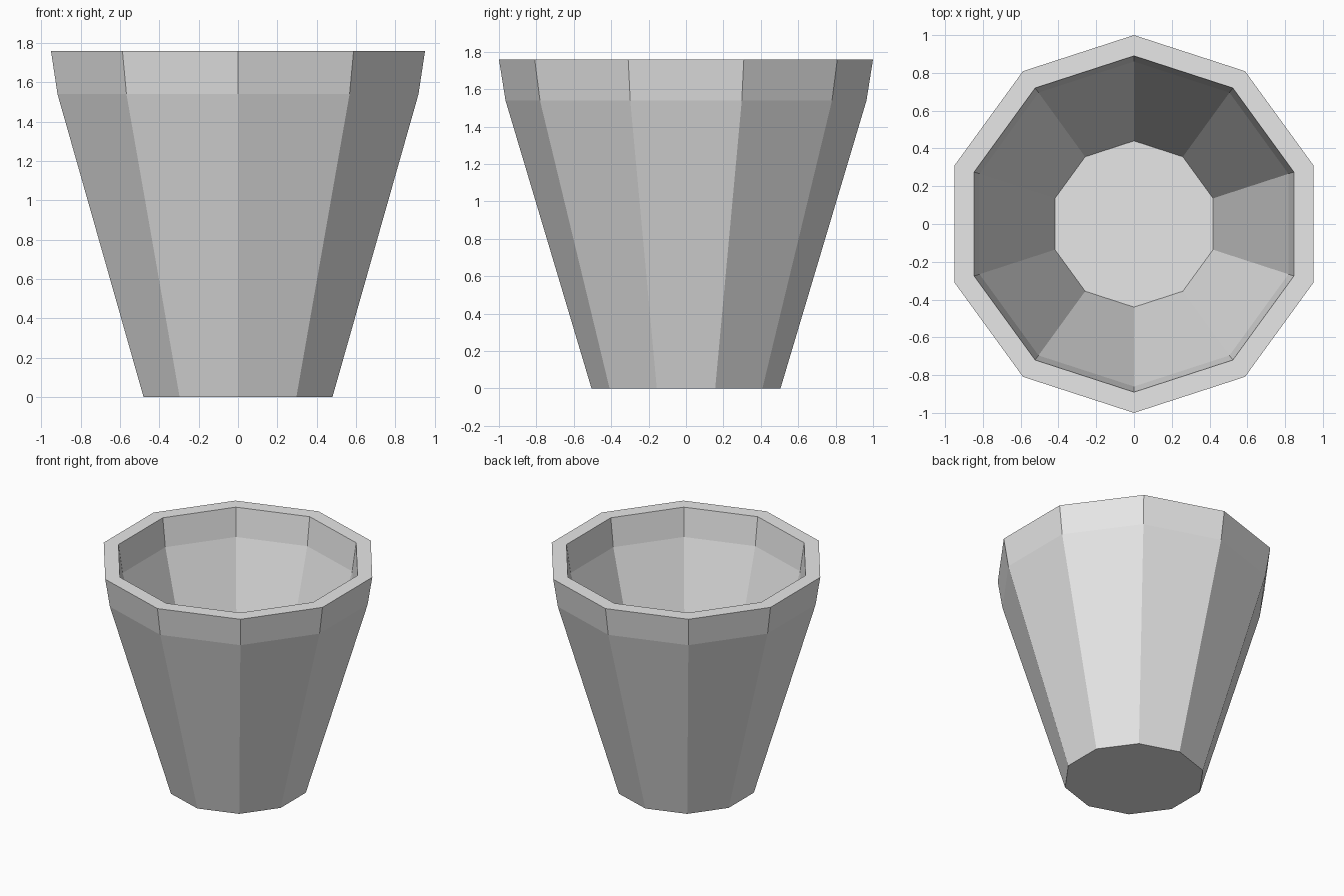
import bpy
import bmesh
from math import cos, sin, pi

cube = bpy.data.objects.get("Cube")
if cube:
    bpy.data.objects.remove(cube, do_unlink=True)

SIDES = 10

# Plain grey
grey = bpy.data.materials.new("light_grey")
grey.use_nodes = True
colour = (0.8, 0.8, 0.8, 1.0)
grey.diffuse_color = colour
grey.node_tree.nodes["Principled BSDF"].inputs["Base Color"].default_value = colour

# Cup wall profile (radius, height): outside base, up, over the rim, down to the inner floor
profile = [(0.505, 0.0), (0.965, 1.54), (1.0, 1.76),
           (0.89, 1.76), (0.86, 1.54), (0.44, 0.10)]


def ring(bm, radius, height):
    """Ring of vertices with a corner on the y axis."""
    angles = [pi / 2 + 2 * pi * i / SIDES for i in range(SIDES)]
    return [bm.verts.new((radius * cos(a), radius * sin(a), height)) for a in angles]


bm = bmesh.new()
rings = [ring(bm, r, z) for r, z in profile]

# Side panels
for low, high in zip(rings, rings[1:]):
    for i in range(SIDES):
        j = (i + 1) % SIDES
        bm.faces.new((low[i], low[j], high[j], high[i]))

# Underside and inner floor
bm.faces.new(rings[0][::-1])
bm.faces.new(rings[-1])
bmesh.ops.recalc_face_normals(bm, faces=bm.faces)

mesh = bpy.data.meshes.new("cup")
bm.to_mesh(mesh)
bm.free()
mesh.materials.append(grey)
cup = bpy.data.objects.new("cup", mesh)
bpy.context.collection.objects.link(cup)
